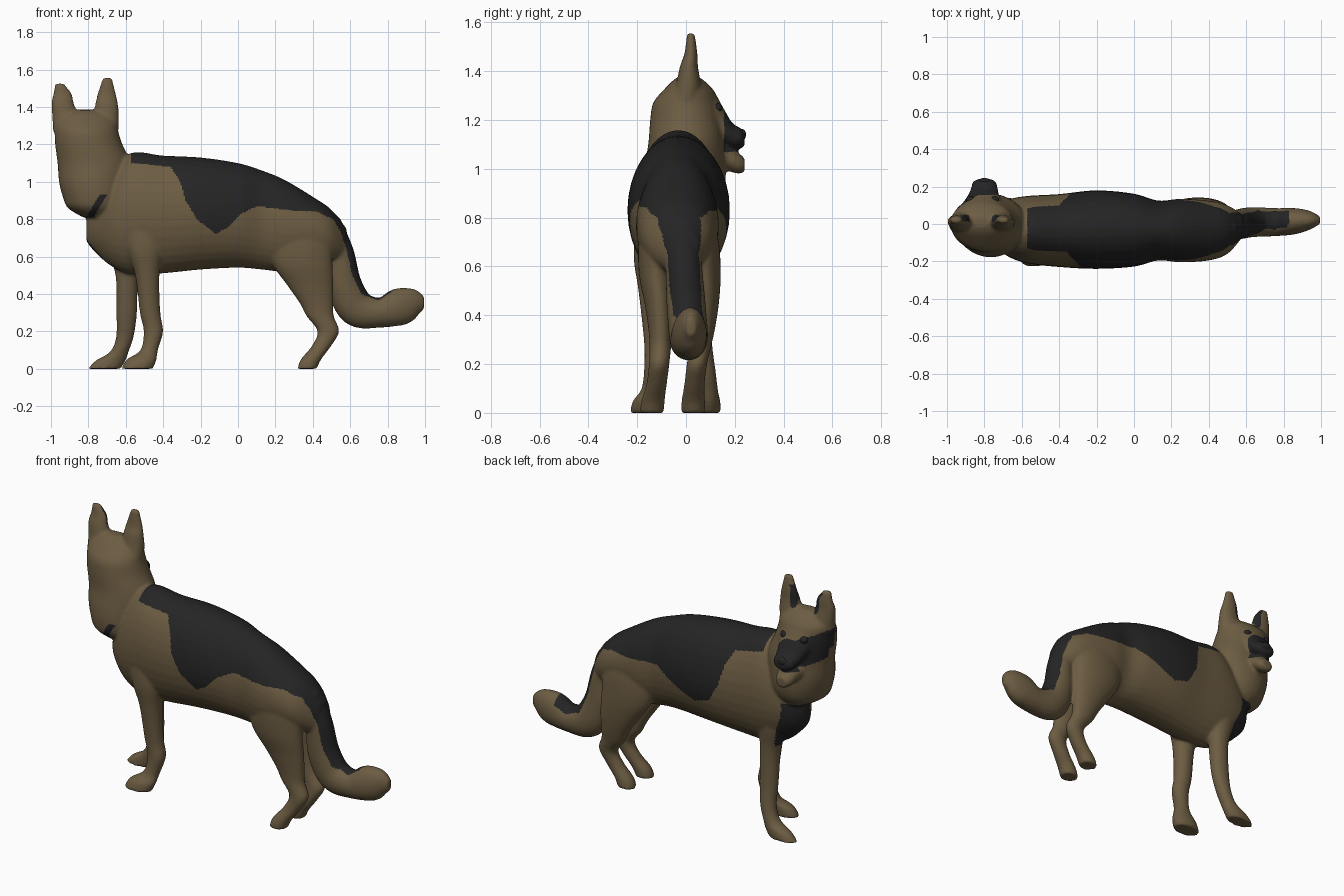
import bpy, bmesh, math
from mathutils import Vector

cube = bpy.data.objects.get("Cube")
if cube:
    bpy.data.objects.remove(cube, do_unlink=True)


def material(name, colour):
    mat = bpy.data.materials.new(name)
    mat.use_nodes = True
    mat.diffuse_color = (*colour, 1)
    shader = mat.node_tree.nodes["Principled BSDF"]
    shader.inputs["Base Color"].default_value = (*colour, 1)
    shader.inputs["Roughness"].default_value = .8
    return mat


TAN = material("tan fur", (.15, .108, .055))
BLACK = material("black fur", (.018, .018, .019))


def spline(points, steps=5):
    """Smooth curve through the stations of a limb."""
    pts = [Vector(p) for p in points]
    pts = [pts[0]] + pts + [pts[-1]]
    out = []
    for a, b, c, d in zip(pts, pts[1:], pts[2:], pts[3:]):
        for i in range(steps):
            t = i / steps
            out.append(b + (c - a) * t / 2 + (a * 2 - b * 5 + c * 4 - d) * t * t / 2
                       + (b * 3 - a - c * 3 + d) * t ** 3 / 2)
    return out + [pts[-1]]


X, Y, Z = Vector((1, 0, 0)), Vector((0, 1, 0)), Vector((0, 0, 1))
FRAMES = {"x": (Y, Z), "y": (X, Z), "z": (X, Y)}


def loft(bm, axis, stations, sides=32):
    """Skin elliptical rings; each station is x, y, z and two radii."""
    path = spline(stations)
    rings = []
    for i, s in enumerate(path):
        centre = Vector(s[:3])
        if axis == "path":
            tangent = Vector(path[min(i + 1, len(path) - 1)][:3]) - Vector(path[max(i - 1, 0)][:3])
            u, v = Y, tangent.cross(Y).normalized()
        else:
            u, v = FRAMES[axis]
        ring = []
        for k in range(sides):
            a = math.tau * k / sides
            ring.append(bm.verts.new(centre + u * (max(s[3], .008) * math.cos(a))
                                     + v * (max(s[4], .008) * math.sin(a))))
        rings.append(ring)
    faces = [bm.faces.new(rings[0]), bm.faces.new(rings[-1])]
    for lower, upper in zip(rings, rings[1:]):
        for k in range(sides):
            n = (k + 1) % sides
            faces.append(bm.faces.new((lower[k], lower[n], upper[n], upper[k])))
    bmesh.ops.recalc_face_normals(bm, faces=faces)


bm = bmesh.new()

# Torso
loft(bm, "x", [
    (-.81, 0, .74, .03, .06), (-.77, 0, .76, .09, .13), (-.68, -.02, .8, .15, .25),
    (-.57, -.03, .83, .18, .325), (-.4, -.035, .825, .195, .315), (-.2, -.03, .83, .21, .3),
    (0, -.033, .82, .195, .28), (.13, -.035, .795, .16, .265), (.25, -.035, .765, .17, .245),
    (.4, -.035, .74, .16, .18), (.5, -.03, .71, .13, .14), (.58, -.01, .66, .06, .09)])

# Neck, ruff and skull
loft(bm, "z", [
    (-.75, -.01, .81, .08, .1), (-.765, -.015, .86, .145, .15), (-.765, -.01, .92, .172, .168),
    (-.77, -.005, 1, .187, .168), (-.77, 0, 1.1, .195, .155), (-.798, 0, 1.2, .18, .147),
    (-.81, 0, 1.27, .17, .135), (-.815, .01, 1.32, .165, .105), (-.82, .01, 1.365, .13, .06),
    (-.82, .01, 1.385, .05, .025)])

# Muzzle and open lower jaw
loft(bm, "y", [
    (-.81, .04, 1.22, .12, .12), (-.81, .11, 1.22, .105, .098), (-.805, .15, 1.175, .085, .08),
    (-.8, .19, 1.135, .072, .053), (-.8, .225, 1.125, .062, .042), (-.8, .24, 1.12, .035, .025)])
loft(bm, "y", [
    (-.8, .08, 1.08, .1, .07), (-.8, .16, 1.05, .068, .055), (-.8, .21, 1.025, .055, .045),
    (-.8, .24, 1.015, .035, .03)])

# Ears
for base, middle, tip, height in ((-.925, -.938, -.955, 1.525), (-.705, -.702, -.698, 1.555)):
    loft(bm, "z", [
        (base, 0, 1.27, .065, .06), (base, .01, 1.35, .068, .05), (middle, .012, 1.42, .06, .037),
        (middle, .02, 1.47, .049, .027), (tip, .02, height, .025, .016)])

# Front legs: the left one reaches forward and splays outwards
loft(bm, "z", [
    (-.52, -.13, .85, .12, .07), (-.5, -.14, .65, .1, .075), (-.485, -.135, .5, .065, .06),
    (-.47, -.125, .3, .055, .048), (-.452, -.125, .2, .052, .046), (-.475, -.14, .1, .047, .042),
    (-.515, -.165, .05, .08, .052), (-.54, -.175, 0, .085, .055)])
loft(bm, "z", [
    (-.62, .06, .85, .1, .06), (-.61, .05, .65, .09, .065), (-.595, .045, .5, .06, .055),
    (-.595, .06, .3, .055, .046), (-.605, .08, .17, .047, .042), (-.635, .09, .09, .05, .042),
    (-.68, .095, .045, .08, .046), (-.715, .095, 0, .088, .048)])

# Hind legs: shared side profile, each with its own sideways path
PROFILE = ((.33, .85, .14, .06), (.33, .7, .17, .075), (.345, .56, .16, .072), (.385, .45, .125, .06),
           (.42, .35, .09, .05), (.44, .28, .073, .045), (.483, .2, .058, .042),
           (.445, .12, .052, .042), (.39, .05, .055, .048), (.37, 0, .052, .05))
RIGHT_Y = (-.11, -.12, -.12, -.11, -.105, -.105, -.11, -.12, -.135, -.14)
LEFT_Y = (.04, .06, .07, .075, .07, .06, .045, .035, .03, .03)
for side in (RIGHT_Y, LEFT_Y):
    loft(bm, "z", [(x, y, z, rx, ry) for (x, z, rx, ry), y in zip(PROFILE, side)])

# Bushy tail
loft(bm, "path", [
    (.48, -.02, .78, .08, .07), (.545, -.01, .62, .075, .075), (.57, 0, .45, .08, .092),
    (.635, .01, .325, .08, .1), (.76, .01, .3, .075, .08), (.86, .015, .33, .07, .1),
    (.94, .02, .35, .05, .08), (.995, .02, .35, .02, .035)])

mesh = bpy.data.meshes.new("dog_body")
bm.to_mesh(mesh)
bm.free()
body = bpy.data.objects.new("dog_body", mesh)
bpy.context.collection.objects.link(body)

# Fuse all parts into one smooth skin
bpy.ops.object.select_all(action="DESELECT")
bpy.context.view_layer.objects.active = body
body.select_set(True)
fuse = body.modifiers.new("fuse", "REMESH")
fuse.mode = "VOXEL"
fuse.voxel_size = .008
soften = body.modifiers.new("soften", "SMOOTH")
soften.factor = .5
soften.iterations = 10
for name in ("fuse", "soften"):
    bpy.ops.object.modifier_apply(modifier=name)

# Lower edge of the saddle marking on each flank, running on to the tail
RIGHT_EDGE = ((-.57, 1.1), (-.36, 1.08), (-.31, 1), (-.28, .9), (-.22, .8), (-.12, .72), (-.05, .76),
              (.02, .83), (.1, .87), (.25, .85), (.42, .84), (.51, .8), (.55, .73), (.58, .64),
              (.61, .5), (.66, .4), (.75, .365), (.82, .41))
LEFT_EDGE = ((-.57, 1.08), (-.4, 1.05), (-.36, .97), (-.33, .85), (-.27, .74), (-.17, .71), (-.1, .74),
             (0, .79), (.1, .84), (.25, .83), (.42, .83), (.51, .8), (.55, .73), (.58, .64),
             (.61, .5), (.66, .38), (.75, .345), (.83, .38))


def saddle_edge(x, edge):
    for (xa, za), (xb, zb) in zip(edge, edge[1:]):
        if xa <= x <= xb:
            return za + (zb - za) * (x - xa) / (xb - xa)
    return 9


def is_black(p, n):
    x, y, z = p
    if z > saddle_edge(x, LEFT_EDGE if y > 0 else RIGHT_EDGE):
        return True
    if z > 1.34:  # inner ears
        inward = n.x if x < -.82 else -n.x
        return abs(x + .82) > .06 and inward > .25 and n.y > -.2 and z < 1.51
    if z > 1.06 and y > -.01:  # muzzle and left side of the face
        cheek = x < -.825 and 1.09 + .5 * max(0, -.88 - x) < z < 1.25 - .4 * (x + .85)
        return (y > .155 and z > 1.07) or (cheek and (y > .03 or z > 1.19))
    chest = ((x + .74) / .11) ** 2 + ((y - .04) / .08) ** 2 < 1 and .53 < z < .82
    collar = y < .02 and .81 < z < .97 and n.z < 0 and abs(x + .785 - (z - .82) / 1.7) < .02
    return chest or collar


mesh = body.data
mesh.materials.clear()
mesh.materials.append(TAN)
mesh.materials.append(BLACK)
for face in mesh.polygons:
    face.material_index = int(is_black(face.center, face.normal))
    face.use_smooth = True

# Flat soles on the ground
for vert in mesh.vertices:
    vert.co.z = max(vert.co.z, 0)


def bead(name, place, size):
    bpy.ops.mesh.primitive_uv_sphere_add(segments=20, ring_count=12, location=place)
    ball = bpy.context.object
    ball.name = name
    ball.scale = size
    ball.data.materials.append(BLACK)
    bpy.ops.object.shade_smooth()


# Nose and eyes
bead("nose", (-.8, .228, 1.14), (.034, .018, .024))
bead("left_eye", (-.745, .127, 1.25), (.024, .022, .02))
bead("right_eye", (-.875, .127, 1.25), (.024, .022, .02))
